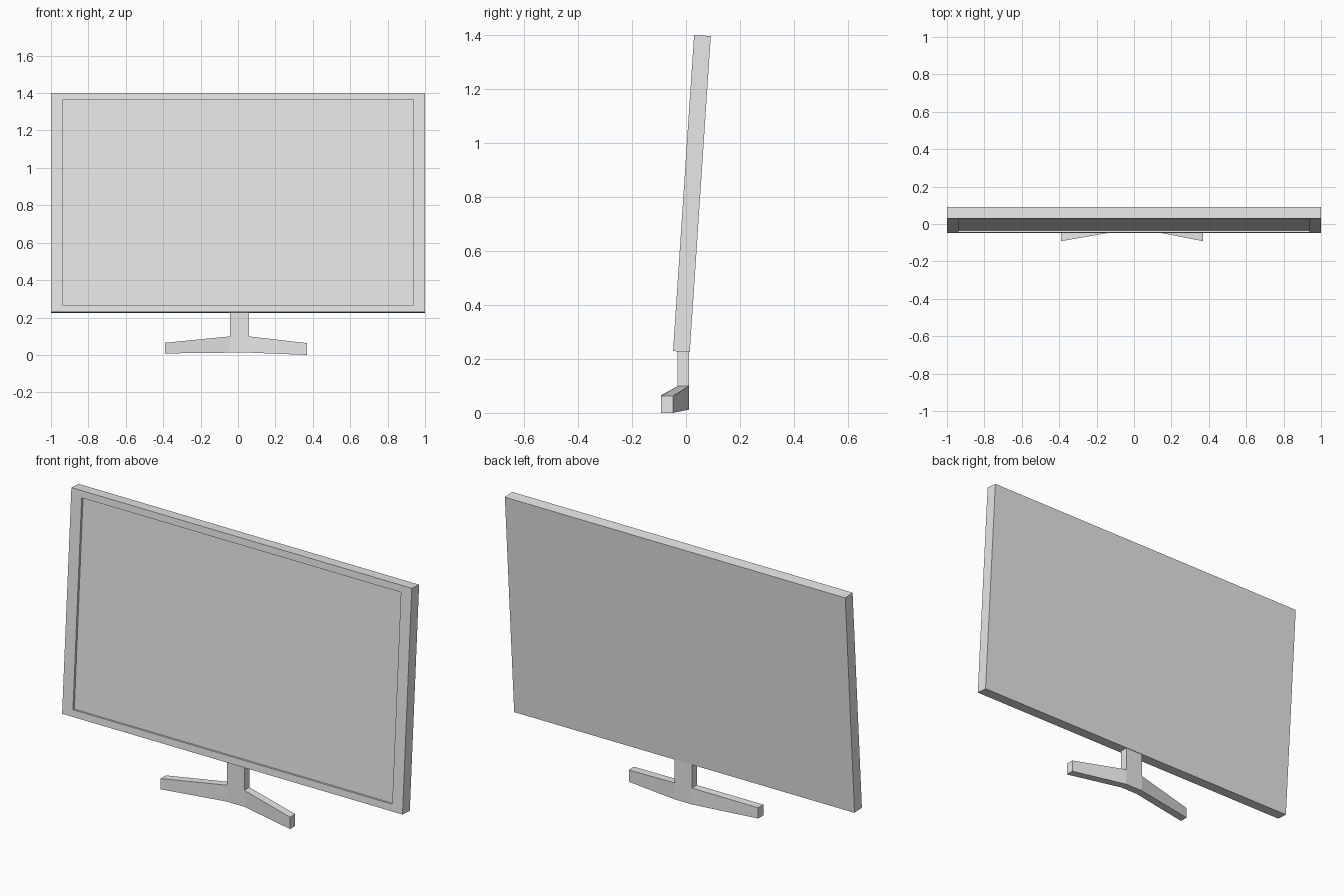
import bpy
import bmesh
from math import atan2
from mathutils import Matrix, Vector

cube = bpy.data.objects.get("Cube")
if cube:
    bpy.data.objects.remove(cube, do_unlink=True)

grey = bpy.data.materials.new("plain grey")
grey.use_nodes = True
grey.diffuse_color = (0.8, 0.8, 0.8, 1)
grey.node_tree.nodes["Principled BSDF"].inputs["Base Color"].default_value = grey.diffuse_color


def finish(bm, name):
    """Turn a bmesh into a flat-shaded grey object."""
    bmesh.ops.recalc_face_normals(bm, faces=bm.faces)
    mesh = bpy.data.meshes.new(name)
    bm.to_mesh(mesh)
    bm.free()
    mesh.materials.append(grey)
    obj = bpy.data.objects.new(name, mesh)
    bpy.context.collection.objects.link(obj)
    return obj


# Screen panel: a thin slab with a recessed display, leaning back
width, depth, height = 2.0, 0.062, 1.174
bm = bmesh.new()
bmesh.ops.create_cube(bm, size=1)
bmesh.ops.scale(bm, vec=(width, depth, height), verts=bm.verts)
bm.normal_update()
front = min(bm.faces, key=lambda f: f.normal.y)
bmesh.ops.inset_region(bm, faces=[front], thickness=0.037, use_even_offset=True)
bmesh.ops.scale(bm, vec=(0.938 / 0.963, 1, 1), verts=front.verts)
recess = bmesh.ops.extrude_face_region(bm, geom=[front])
bmesh.ops.translate(bm, vec=(0, 0.012, 0),
                    verts=[v for v in recess["geom"] if isinstance(v, bmesh.types.BMVert)])
if front.is_valid:
    bmesh.ops.delete(bm, geom=[front], context='FACES_ONLY')
bmesh.ops.translate(bm, vec=(0, depth / 2, height / 2), verts=bm.verts)
lean = Matrix.Rotation(-atan2(0.078, 1.172), 4, 'X')
bm.transform(Matrix.Translation((0, -0.048, 0.229)) @ lean)
finish(bm, "screen_panel")

# Stand: two splayed legs lofted through a central block, neck raised from it
sections = [  # x, front y, back y, bottom z, top z
    (-0.39, -0.092, -0.048, 0.008, 0.065),
    (-0.043, -0.031, 0.011, 0.012, 0.099),
    (0.059, -0.031, 0.011, 0.012, 0.099),
    (0.37, -0.092, -0.048, 0.0, 0.063),
]
bm = bmesh.new()
rings = [[bm.verts.new(Vector((x, y, z))) for y, z in ((f, b), (k, b), (k, t), (f, t))]
         for x, f, k, b, t in sections]
bm.faces.new(rings[0])
bm.faces.new(rings[-1])
for a, b in zip(rings, rings[1:]):
    for i in range(4):
        j = (i + 1) % 4
        face = bm.faces.new((a[i], a[j], b[j], b[i]))
        if a is rings[1] and i == 2:
            neck_base = face
neck = bmesh.ops.extrude_face_region(bm, geom=[neck_base])
for v in neck["geom"]:
    if isinstance(v, bmesh.types.BMVert):
        v.co.z = 0.235
if neck_base.is_valid:
    bmesh.ops.delete(bm, geom=[neck_base], context='FACES_ONLY')
finish(bm, "stand")
